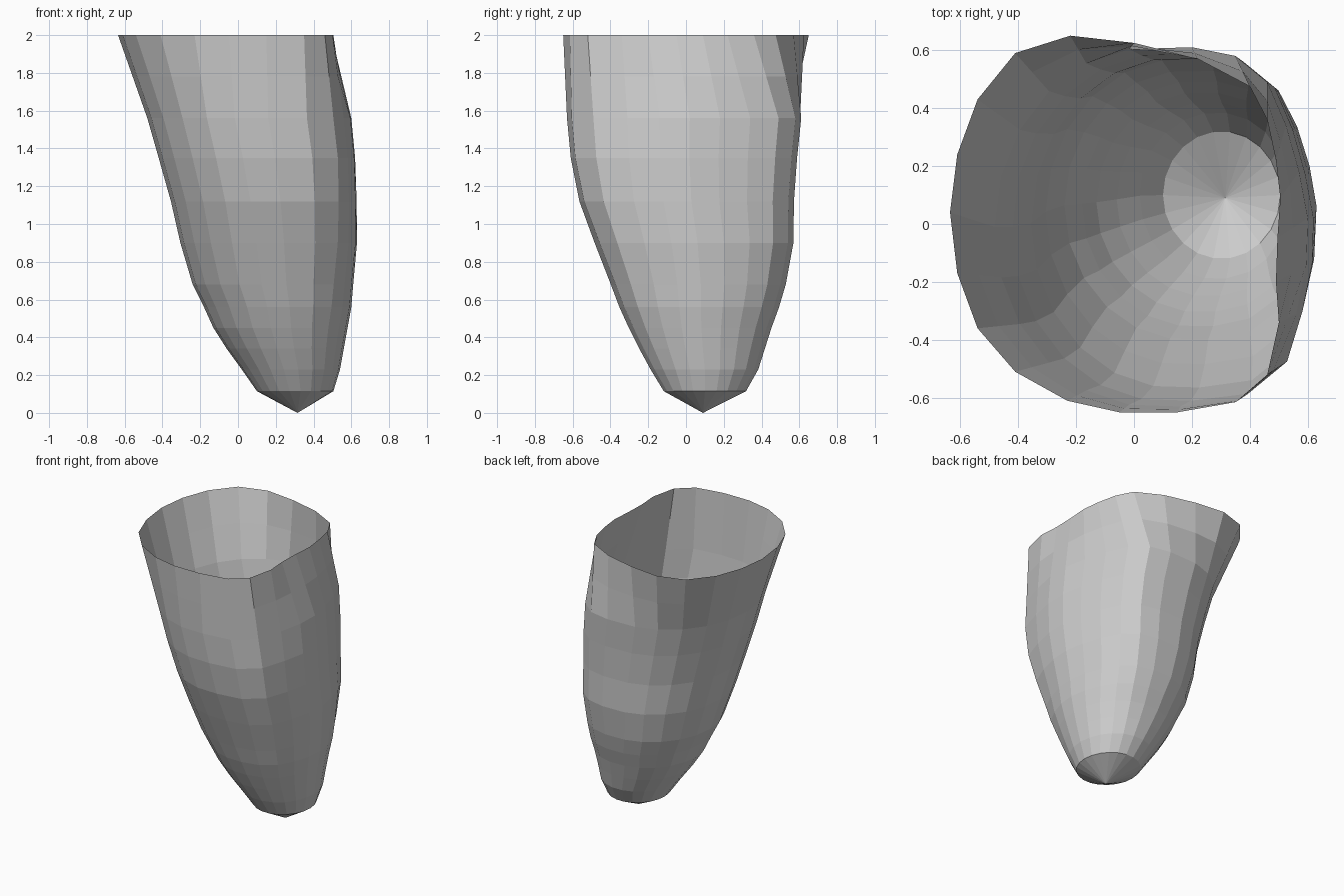
import bpy, bmesh
from math import pi, cos, sin

if "Cube" in bpy.data.objects:
    bpy.data.objects.remove(bpy.data.objects["Cube"])

N = 22

# Open rim at z = 2, flattened and pinched on the right and back right
RIM = [(-.635, .04), (-.61, .24), (-.54, .43), (-.41, .59), (-.22, .65), (0, .625),
       (.22, .57), (.40, .475), (.46, .36), (.49, .22), (.505, .09), (.495, -.05),
       (.49, -.20), (.50, -.34), (.46, -.52), (.35, -.615), (.15, -.65), (-.05, -.65),
       (-.23, -.61), (-.41, -.51), (-.54, -.36), (-.61, -.17)]

# Right side of the shoulder ring at z = 1.56 (points 6 to 16), with two soft corners
SHOULDER = [(.20, .61), (.35, .58), (.46, .49), (.525, .34), (.57, .18), (.60, .02),
            (.595, -.14), (.56, -.31), (.505, -.49), (.365, -.605), (.16, -.63)]

# Lower rings: z, x min, x max, y min, y max, how much of the shoulder's shape they share
RINGS = [(.115, .10, .505, -.12, .32, 0),
         (.23, .02, .54, -.19, .385, .15),
         (.34, -.06, .56, -.25, .42, .25),
         (.45, -.13, .58, -.305, .455, .35),
         (.56, -.18, .60, -.355, .495, .45),
         (.68, -.24, .61, -.40, .53, .6),
         (.90, -.305, .63, -.485, .57, .75),
         (1.12, -.355, .628, -.565, .572, .9),
         (1.35, -.42, .62, -.61, .588, 1),
         (1.56, -.48, .60, -.63, .61, 1)]


def ring_points(z, x0, x1, y0, y1, share):
    pts = []
    for i in range(N):
        a = pi - 2 * pi * i / N
        u, v = cos(a), sin(a)
        if 6 <= i <= 16:
            x, y = SHOULDER[i - 6]
            u += share * ((x - .06) / .54 - u)
            v += share * ((y + .01) / .62 - v)
        pts.append(((x0 + x1) / 2 + u * (x1 - x0) / 2,
                    (y0 + y1) / 2 + v * (y1 - y0) / 2, z))
    return pts


layers = [ring_points(*r) for r in RINGS]
# Transition ring between the round body and the rim
layers.append([((a[0] + b[0]) / 2, (a[1] + b[1]) / 2, 1.78)
               for a, b in zip(layers[-1], RIM)])
layers.append([(x, y, 2.0) for x, y in RIM])

bm = bmesh.new()
tip = bm.verts.new((.315, .09, 0))
rows = [[bm.verts.new(p) for p in layer] for layer in layers]

# Pointed bottom, then the wall
for i in range(N):
    j = (i + 1) % N
    bm.faces.new((tip, rows[0][i], rows[0][j]))
    for lo, hi in zip(rows, rows[1:]):
        bm.faces.new((lo[i], hi[i], hi[j], lo[j]))

bm.normal_update()
mesh = bpy.data.meshes.new("tapered_shell")
bm.to_mesh(mesh)
bm.free()
shell = bpy.data.objects.new("tapered_shell", mesh)
bpy.context.collection.objects.link(shell)
